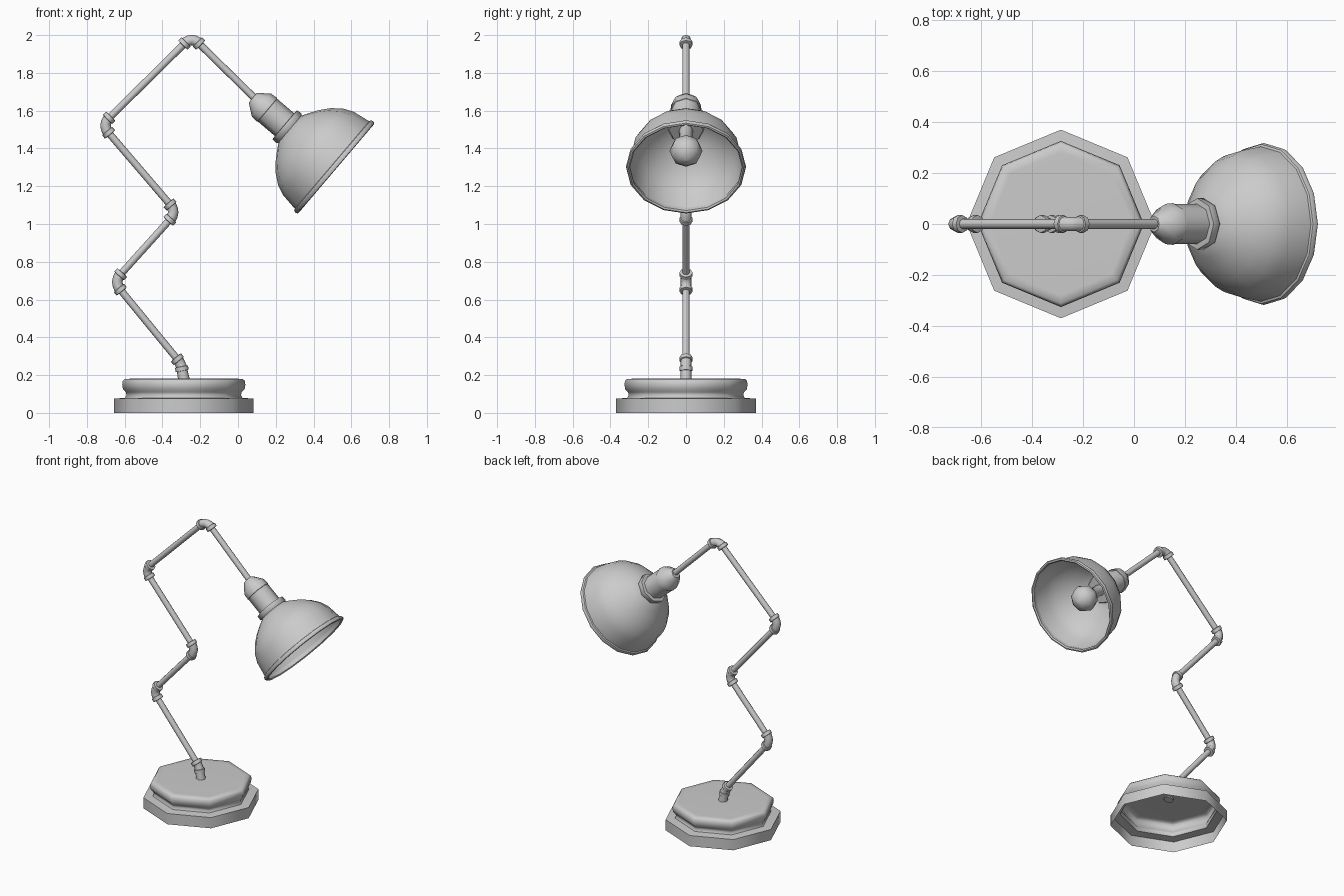
import bpy, bmesh
from math import radians, sin, cos, pi
from mathutils import Vector, Matrix

if "Cube" in bpy.data.objects:
    bpy.data.objects.remove(bpy.data.objects["Cube"])


def finish(bm, name):
    bmesh.ops.remove_doubles(bm, verts=bm.verts, dist=1e-5)
    bmesh.ops.recalc_face_normals(bm, faces=bm.faces)
    me = bpy.data.meshes.new(name)
    bm.to_mesh(me)
    bm.free()
    me.shade_smooth()
    me.set_sharp_from_angle(angle=radians(48))
    ob = bpy.data.objects.new(name, me)
    bpy.context.collection.objects.link(ob)
    return ob


def bridge(bm, rings):
    n = len(rings[0])
    for a, b in zip(rings, rings[1:]):
        for i in range(n):
            j = (i + 1) % n
            bm.faces.new((a[i], a[j], b[j], b[i]))


def lathe(name, profile, origin, axis, sides, cap_start=False, cap_end=False):
    """Revolve (distance along axis, radius) pairs, with corners on the y axis."""
    w = Vector(axis).normalized()
    v = Vector((0, 1, 0))
    u = v.cross(w)
    bm = bmesh.new()
    rings = []
    for t, r in profile:
        c = Vector(origin) + w * t
        rings.append([bm.verts.new(c + r * (u * cos(2 * pi * i / sides) + v * sin(2 * pi * i / sides)))
                      for i in range(sides)])
    bridge(bm, rings)
    if cap_start:
        bm.faces.new(rings[0])
    if cap_end:
        bm.faces.new(rings[-1])
    return finish(bm, name)


def elbow(name, before, corner, after, length=0.055, sides=8):
    """Curved pipe joint in the xz plane with a raised collar at both ends."""
    d1, d2 = (corner - before).normalized(), (after - corner).normalized()
    a, b = corner - d1 * length, corner + d2 * length
    path = [(a - d1 * .012, d1, .022), (a - d1 * .010, d1, .035), (a + d1 * .012, d1, .035), (a + d1 * .014, d1, .029)]
    for s in (.3, .5, .7):
        p = a * (1 - s) ** 2 + corner * 2 * s * (1 - s) + b * s * s
        path.append((p, d1.lerp(d2, s).normalized(), .028))
    path += [(b - d2 * .014, d2, .029), (b - d2 * .012, d2, .035), (b + d2 * .010, d2, .035), (b + d2 * .012, d2, .022)]
    bm = bmesh.new()
    v = Vector((0, 1, 0))
    rings = []
    for p, d, r in path:
        u = v.cross(d)
        rings.append([bm.verts.new(p + r * (u * cos(2 * pi * i / sides) + v * sin(2 * pi * i / sides)))
                      for i in range(sides)])
    bridge(bm, rings)
    bm.faces.new(rings[0])
    bm.faces.new(rings[-1])
    return finish(bm, name)


# Hollow octagonal base, open underneath
lathe("base", [(0, .37), (.075, .37), (.08, .31), (.095, .303), (.11, .307), (.125, .322),
               (.15, .326), (.17, .323), (.18, .312), (.181, .28), (.181, .03)],
      (-.287, 0, 0), (0, 0, 1), 8, cap_end=True)

# Zigzag arm: straight rods with an elbow at each corner
corners = [Vector((x, 0, z)) for x, z in (
    (-.285, .17), (-.303, .262), (-.657, .694), (-.325, 1.0625),
    (-.72, 1.524), (-.245, 1.993), (.105, 1.65))]
for k in range(1, len(corners) - 1):
    elbow(f"arm_joint_{k}", corners[k - 1], corners[k], corners[k + 1], .03 if k == 1 else .055)
for k in range(1, len(corners) - 1):
    a, b = corners[k], corners[k + 1]
    d = (b - a).normalized()
    n = (b - a).length
    end = n if k == len(corners) - 2 else n - .05
    lathe(f"arm_rod_{k}", [(.03 if k == 1 else .05, .019), (end, .019)], a, d, 8, True, True)
lathe("arm_stub", [(0, .031), (.06, .028)], corners[0], corners[1] - corners[0], 8, True, True)

# Lamp head, all parts turned about one tilted axis
head, aim = (.09, 0, 1.659), (.762, 0, -.648)
lathe("socket_cap", [(-.015, .032), (0, .045), (.045, .079), (.085, .082), (.09, .074)], head, aim, 8, True, True)
lathe("socket", [(.085, .079), (.215, .079)], head, aim, 8, True, True)
lathe("socket_collar", [(.205, .08), (.207, .101), (.235, .103), (.25, .09)], head, aim, 8, True, True)
lathe("shade", [(.238, .06), (.243, .095), (.265, .132), (.295, .178), (.335, .225), (.385, .265),
                (.44, .289), (.535, .304), (.538, .313), (.55, .318), (.562, .314),
                (.565, .305), (.558, .297), (.535, .299)], head, aim, 16, cap_start=True)
lathe("bulb", [(.23, .036), (.33, .036), (.35, .05), (.38, .076), (.42, .087), (.46, .076),
               (.49, .045), (.502, .004)], head, aim, 8, True, True)
